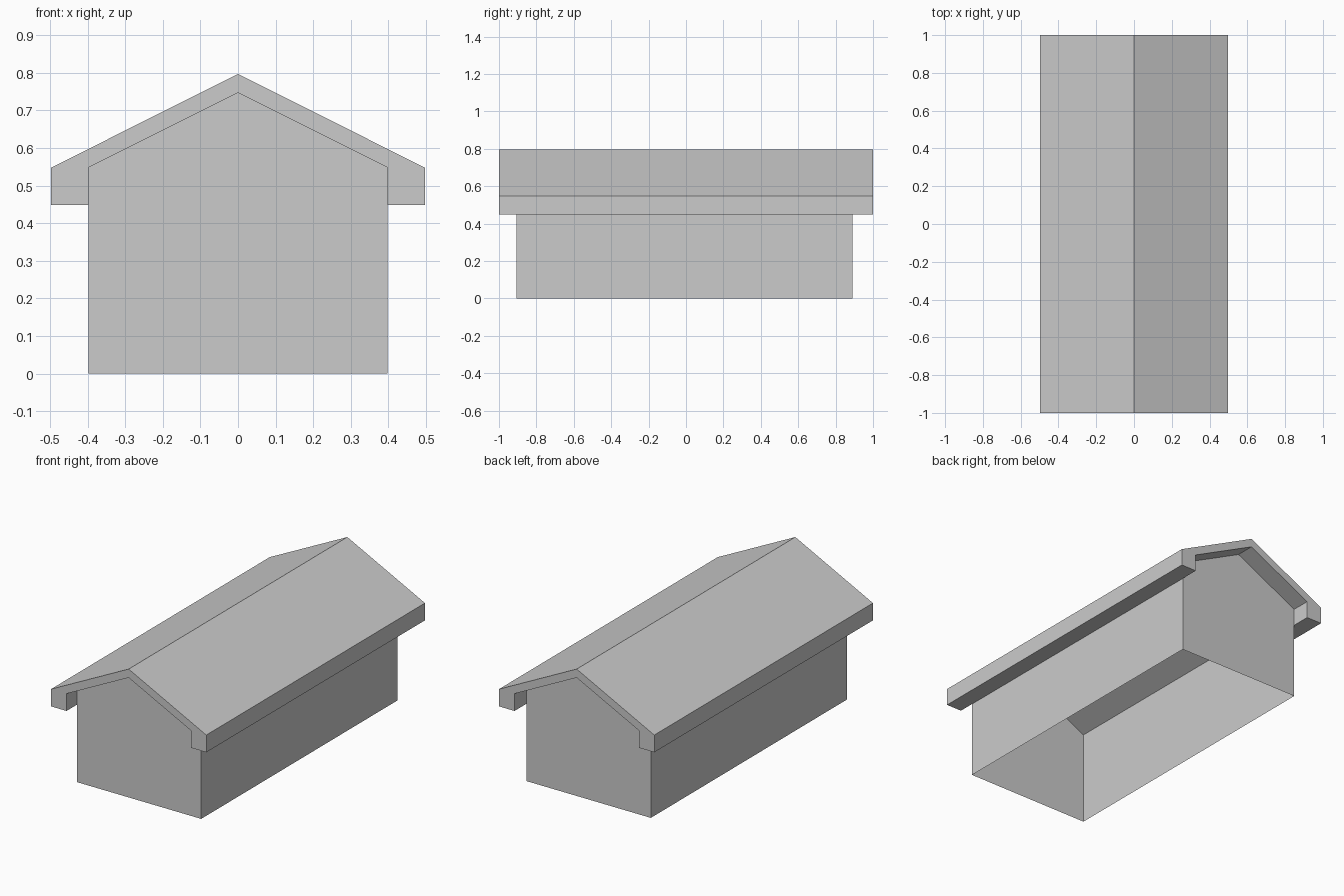
import bpy
import bmesh

cube = bpy.data.objects.get("Cube")
if cube:
    bpy.data.objects.remove(cube, do_unlink=True)

# Single plain grey
grey = bpy.data.materials.new("plain_grey")
grey.use_nodes = True
COLOUR = (0.6, 0.6, 0.6, 1.0)
grey.diffuse_color = COLOUR
grey.node_tree.nodes["Principled BSDF"].inputs["Base Color"].default_value = COLOUR

WALL_X, EAVE_X = 0.398, 0.497
EAVE_BOTTOM, EAVE_TOP = 0.448, 0.548
GABLE_TOP, RIDGE = 0.747, 0.797


def extrude_profile(name, profile, y_front, y_back, open_base=False):
    """Extrude a closed (x, z) outline along y; optionally leave its base open."""
    bm = bmesh.new()
    front = bm.faces.new([bm.verts.new((x, y_front, z)) for x, z in profile])
    extruded = bmesh.ops.extrude_face_region(bm, geom=[front], use_keep_orig=True)
    moved = [v for v in extruded["geom"] if isinstance(v, bmesh.types.BMVert)]
    bmesh.ops.translate(bm, verts=moved, vec=(0, y_back - y_front, 0))
    bmesh.ops.recalc_face_normals(bm, faces=bm.faces)
    if open_base:
        base = [f for f in bm.faces if all(v.co.z < 0.001 for v in f.verts)]
        bmesh.ops.delete(bm, geom=base, context="FACES_ONLY")
    mesh = bpy.data.meshes.new(name)
    bm.to_mesh(mesh)
    bm.free()
    mesh.materials.append(grey)
    obj = bpy.data.objects.new(name, mesh)
    bpy.context.collection.objects.link(obj)
    return obj


def mirrored(half, ridge=None):
    """Right half outline, optional ridge point, then its mirror image."""
    middle = [ridge] if ridge else []
    return half + middle + [(-x, z) for x, z in reversed(half)]


# Thin gabled walls, open underneath; the roof closes the top
walls = extrude_profile(
    "walls", mirrored([(WALL_X, 0), (WALL_X, EAVE_TOP)], (0, GABLE_TOP)),
    -0.905, 0.89, open_base=True)

# The gable ends meet the roof, so the sloping wall tops are not needed
bm = bmesh.new()
bm.from_mesh(walls.data)
bmesh.ops.delete(bm, geom=[f for f in bm.faces if f.normal.z > 0.5], context="FACES_ONLY")
bm.to_mesh(walls.data)
bm.free()

# Solid roof with hanging eaves
outer = mirrored([(EAVE_X, EAVE_BOTTOM), (EAVE_X, EAVE_TOP)], (0, RIDGE))
inner = mirrored([(WALL_X, EAVE_BOTTOM), (WALL_X, EAVE_TOP)], (0, GABLE_TOP))
extrude_profile("roof", outer + inner[::-1], -1, 1)
